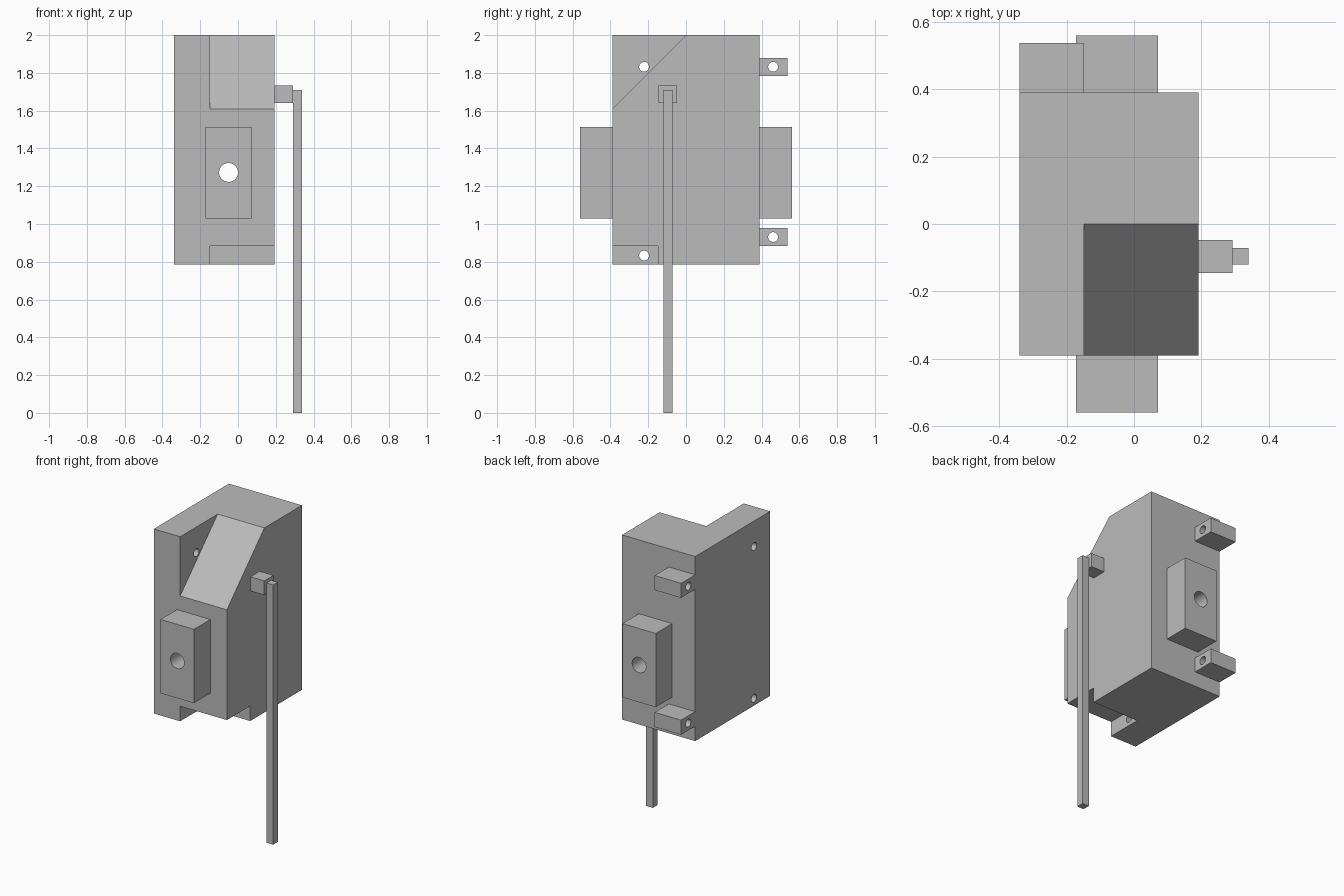
import bpy
from math import radians, pi
from mathutils import Vector

cube = bpy.data.objects.get("Cube")
if cube:
    bpy.data.objects.remove(cube, do_unlink=True)

grey = bpy.data.materials.new("plain_grey")
grey.use_nodes = True
grey.diffuse_color = (0.5, 0.5, 0.5, 1)
grey.node_tree.nodes["Principled BSDF"].inputs["Base Color"].default_value = (0.5, 0.5, 0.5, 1)


def prism(name, x0, x1, profile):
    """Extrude a (y, z) outline from x0 to x1."""
    n = len(profile)
    verts = [(x, y, z) for x in (x0, x1) for y, z in profile]
    faces = [tuple(range(n))[::-1], tuple(range(n, 2 * n))]
    faces += [(i, (i + 1) % n, n + (i + 1) % n, n + i) for i in range(n)]
    mesh = bpy.data.meshes.new(name)
    mesh.from_pydata(verts, [], faces)
    mesh.materials.append(grey)
    obj = bpy.data.objects.new(name, mesh)
    bpy.context.collection.objects.link(obj)
    return obj


def box(name, x, y, z):
    return prism(name, *x, [(y[0], z[0]), (y[1], z[0]), (y[1], z[1]), (y[0], z[1])])


def drill(axis, radius, centre):
    """Long cylinder along x or y, used as a cutter."""
    rot = (0, pi / 2, 0) if axis == "x" else (pi / 2, 0, 0)
    bpy.ops.mesh.primitive_cylinder_add(vertices=32, radius=radius, depth=2,
                                        location=centre, rotation=rot)
    obj = bpy.context.object
    obj.name = "drill_cutter"
    obj.data.materials.append(grey)
    return obj


def cut(obj, *cutters):
    for cutter in cutters:
        cutter.hide_render = True
        mod = obj.modifiers.new("cut", "BOOLEAN")
        mod.operation, mod.solver, mod.object = "DIFFERENCE", "EXACT", cutter
        bpy.ops.object.select_all(action="DESELECT")
        bpy.context.view_layer.objects.active = obj
        obj.select_set(True)
        bpy.ops.object.modifier_apply(modifier=mod.name)
        bpy.data.objects.remove(cutter, do_unlink=True)
    bpy.ops.object.shade_smooth_by_angle(angle=radians(30))


PLATE_X = (-0.34, -0.148)      # side flange thickness
BORE = (-0.05, 0, 1.273)
PIN = 0.026

# Housing: sloped front top and lower notch leave a flange on one side
housing = box("housing", (-0.34, 0.192), (-0.39, 0.39), (0.785, 2))
cut(housing,
    prism("slope_cutter", PLATE_X[1], 0.4, [(-0.5, 1.5), (0.1, 2.1), (-0.5, 2.1)]),
    box("notch_cutter", (PLATE_X[1], 0.4), (-0.5, -0.147), (0.6, 0.884)),
    drill("y", 0.05, BORE),
    drill("x", PIN, (0, -0.222, 1.832)),
    drill("x", PIN, (0, -0.222, 0.833)))

# Front and rear bosses share the through bore
for name, y in (("front_boss", (-0.56, -0.39)), ("rear_boss", (0.39, 0.56))):
    boss = box(name, (-0.172, 0.071), y, (1.028, 1.514))
    cut(boss, drill("y", 0.05, BORE))

# Rear mounting lugs with pin holes
for name, z in (("upper_lug", 1.832), ("lower_lug", 0.931)):
    lug = box(name, PLATE_X, (0.39, 0.537), (z - 0.048, z + 0.048))
    cut(lug, drill("x", PIN, (0, 0.461, z)))

# Side pivot and hanging lever rod
box("lever_pivot", (0.192, 0.292), (-0.145, -0.048), (1.64, 1.733))
box("lever_rod", (0.292, 0.34), (-0.12, -0.072), (0, 1.71))
